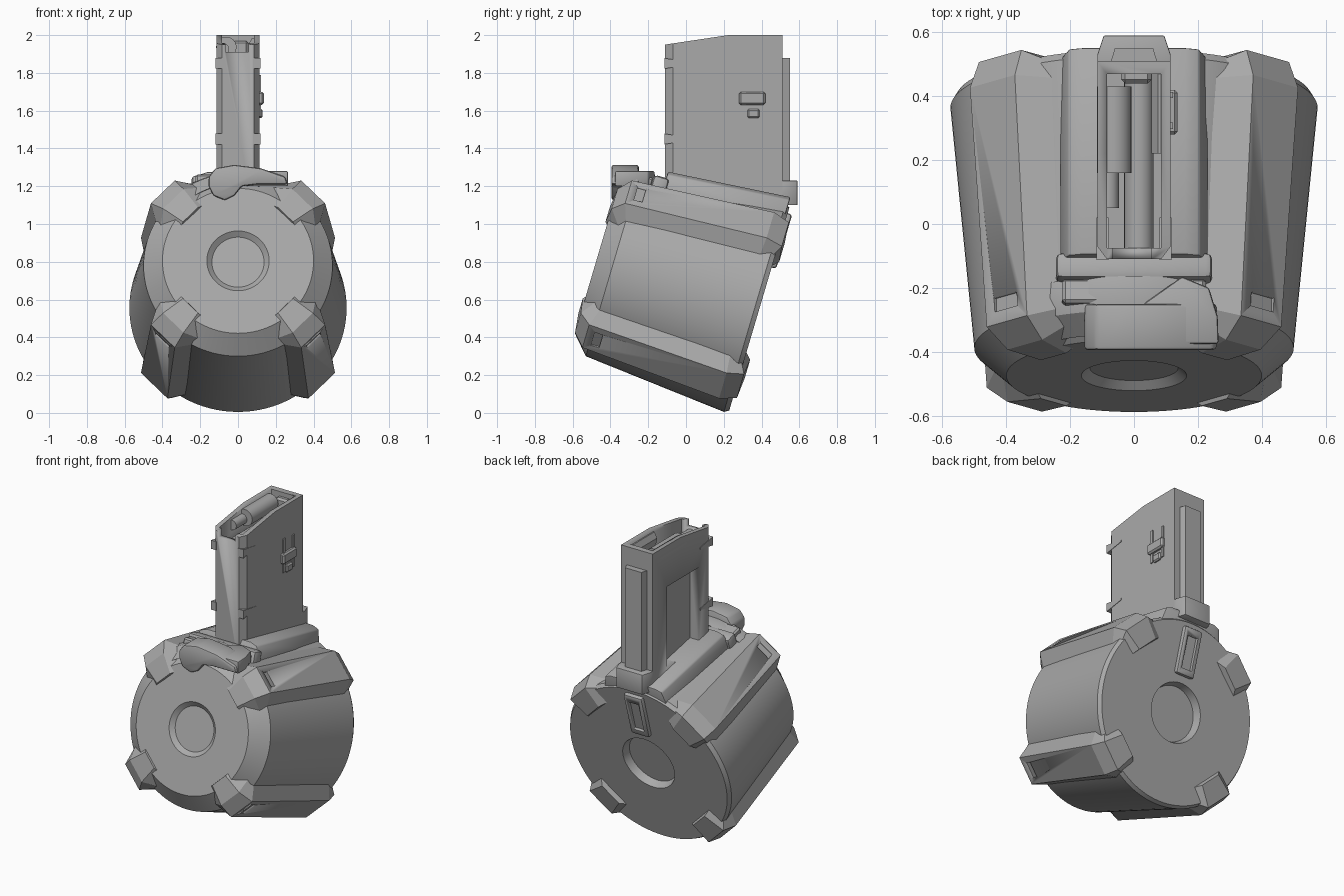
import bpy, bmesh, math
from math import sin, cos, radians, pi
from mathutils import Matrix, Vector

if "Cube" in bpy.data.objects:
    bpy.data.objects.remove(bpy.data.objects["Cube"], do_unlink=True)

grey = bpy.data.materials.new("matte_grey")
grey.use_nodes = True
grey.diffuse_color = (0.4, 0.4, 0.4, 1)
grey.node_tree.nodes["Principled BSDF"].inputs["Base Color"].default_value = (0.4, 0.4, 0.4, 1)

# Drum frame: y runs along the tilted drum axis, origin at the front face centre
DRUM = Matrix.Translation((0, -0.475, 0.805)) @ Matrix.Rotation(radians(-16.5), 4, "X")
WORLD = Matrix.Identity(4)


def finish(name, bm, frame=WORLD, bevel=0, segments=2, smooth=30):
    bmesh.ops.recalc_face_normals(bm, faces=bm.faces)
    bm.transform(frame)
    mesh = bpy.data.meshes.new(name)
    bm.to_mesh(mesh)
    bm.free()
    mesh.materials.append(grey)
    ob = bpy.data.objects.new(name, mesh)
    bpy.context.collection.objects.link(ob)
    bpy.ops.object.select_all(action="DESELECT")
    ob.select_set(True)
    bpy.context.view_layer.objects.active = ob
    if bevel:
        mod = ob.modifiers.new("bevel", "BEVEL")
        mod.width, mod.segments = bevel, segments
        bpy.ops.object.modifier_apply(modifier=mod.name)
    bpy.ops.object.shade_smooth_by_angle(angle=radians(smooth))
    return ob


def box(name, lo, hi, frame=WORLD, bevel=0, segments=1):
    bm = bmesh.new()
    lo, hi = Vector(lo), Vector(hi)
    bmesh.ops.create_cube(bm, size=1, matrix=Matrix.Translation((lo + hi) / 2)
                          @ Matrix.Diagonal((*(hi - lo), 1)))
    return finish(name, bm, frame, bevel, segments)


def prism(name, outline, place, depth, bevel=0, frame=WORLD, shape=None):
    """Extrude a flat outline; place maps its two coordinates to 3D."""
    bm = bmesh.new()
    face = bm.faces.new([bm.verts.new(place(*p)) for p in outline])
    new = bmesh.ops.extrude_face_region(bm, geom=[face])["geom"]
    top = [v for v in new if isinstance(v, bmesh.types.BMVert)]
    for v in top:
        v.co += Vector(depth)
        if shape:
            shape(v)
    return finish(name, bm, frame, bevel)


def rod(name, x, z, r, y0, y1, sides=24):
    bm = bmesh.new()
    bmesh.ops.create_cone(bm, cap_ends=True, segments=sides, radius1=r, radius2=r, depth=y1 - y0,
                          matrix=Matrix.Translation((x, (y0 + y1) / 2, z)) @ Matrix.Rotation(pi / 2, 4, "X"))
    return finish(name, bm)


def lathe(name, profile, a0=0, a1=360, steps=96):
    """Spin (radius, depth) points round the drum axis."""
    bm = bmesh.new()
    full = a1 - a0 == 360
    rings = []
    for i in range(steps if full else steps + 1):
        a = radians(a0 + (a1 - a0) * i / steps)
        rings.append([bm.verts.new((r * cos(a), s, r * sin(a))) for r, s in profile])
    for i in range(steps):
        p, q = rings[i], rings[(i + 1) % len(rings)]
        for j in range(len(profile) - full):
            k = (j + 1) % len(profile)
            bm.faces.new((p[j], p[k], q[k], q[j]))
    if not full:
        bm.faces.new(rings[0])
        bm.faces.new(rings[-1])
    bmesh.ops.remove_doubles(bm, verts=bm.verts, dist=1e-5)
    return finish(name, bm, DRUM)


def cut(ob, cutter):
    mod = ob.modifiers.new("cut", "BOOLEAN")
    mod.operation, mod.object, mod.solver = "DIFFERENCE", cutter, "EXACT"
    bpy.context.view_layer.objects.active = ob
    bpy.ops.object.modifier_apply(modifier=mod.name)
    bpy.data.objects.remove(cutter, do_unlink=True)


# Drum body with recessed hubs at both ends
lathe("drum", [(0, .025), (.138, .025), (.165, 0), (.4, 0), (.5, .09), (.575, .875),
               (.56, .9), (.185, .9), (.17, .85), (0, .85)])

# Four long corner pods that wrap over both ends
OUTER = [(.36, -.012), (.49, 0), (.57, .06), (.635, .83), (.6, .92), (.46, .93)]
INNER = [(.36, .03), (.46, .06), (.48, .1), (.55, .82), (.53, .86), (.46, .87)]


def pod(name, angle, low, high):
    bm = bmesh.new()

    def at(p, offset):
        a = radians(angle + offset)
        return bm.verts.new((p[0] * cos(a), p[1], p[0] * sin(a)))
    rows = [(at(i, -low), at(o, -9), at(o, 9), at(i, high)) for o, i in zip(OUTER, INNER)]
    for p, q in zip(rows, rows[1:]):
        for j in range(4):
            k = (j + 1) % 4
            bm.faces.new((p[j], p[k], q[k], q[j]))
    bm.faces.new(rows[0])
    bm.faces.new(rows[-1])
    ob = finish(name, bm, DRUM, smooth=15)
    slot = box("slot", (.56, .1, -.05), (.7, .145, .05),
               DRUM @ Matrix.Rotation(radians(-angle), 4, "Y"))
    cut(ob, slot)


pod("upper_left_pod", 45, 18, 22)
pod("upper_right_pod", 135, 22, 18)
pod("lower_right_pod", 225, 18, 18)
pod("lower_left_pod", 315, 18, 18)

# Raised rim along the upper front edge
lathe("front_guard", [(.43, .01), (.505, .065), (.525, .12), (.525, .17), (.46, .17)], 75, 125, 20)

# Shoulder block and collar joining drum and tower
def follow_taper(v):
    v.co.z += .055 if v.co.z > .5 else 0


prism("shoulder", [(-.23, .4), (-.23, .5), (-.205, .545), (-.16, .56), (.16, .56), (.205, .545), (.23, .5), (.23, .4)],
      lambda x, t: (x, .23, t), (0, .66, 0), .008, DRUM, follow_taper)
box("front_collar", (-.245, .165, .38), (.245, .25, .525), DRUM, .02, 2)
box("collar_step", (-.225, .09, .38), (.225, .17, .505), DRUM, .01)

# Tower with sloping top, chamfered front corners and an open mouth
def slope_top(v):
    v.co.z = min(2.0, 1.95 + .15 * (v.co.y + .11))


tower = prism("tower", [(-.115, .51), (-.115, .22), (-.115, -.07), (-.085, -.11), (.085, -.11),
                        (.115, -.07), (.115, .22), (.115, .51)],
              lambda x, y: (x, y, 1.08), (0, 0, .9), 0, WORLD, slope_top)
cut(tower, box("mouth", (-.085, -.075, 1.78), (.085, .47, 2.1)))
cut(tower, box("front_notch", (-.065, -.2, 1.91), (.055, 0, 2.1)))
cut(tower, box("side_recess", (-.2, .03, 1.2), (-.05, .36, 1.73)))

# Rear spine and its foot
prism("rear_spine", [(-.075, .5), (-.06, .55), (.06, .55), (.075, .5)],
      lambda x, y: (x, y, 1.15), (0, 0, .73))
prism("spine_foot", [(-.115, .46), (-.115, .53), (-.095, .59), (.095, .59), (.115, .53), (.115, .46)],
      lambda x, y: (x, y, 1.1), (0, 0, .13), .004)

# Corner ribs on the front of the tower
for side, label in ((1, "left"), (-1, "right")):
    for z, label2 in ((1.45, "lower"), (1.85, "upper")):
        prism(f"{label2}_{label}_rib", [(-.113, z - .028), (-.113, z + .028), (.02, z + .006), (.02, z - .006)],
              lambda y, h: (side * .08, y, h), (side * .038, 0, 0))

# Catch on the left side of the tower
box("catch_bar", (.1, .28, 1.63), (.137, .42, 1.7), bevel=.01)
box("catch_front_prong", (.1, .297, 1.57), (.122, .318, 1.79))
box("catch_rear_prong", (.1, .395, 1.57), (.122, .413, 1.78))
box("catch_tip", (.1, .325, 1.56), (.13, .39, 1.61), bevel=.008)

# Follower parts in the mouth of the tower
rod("follower_roll", -.062, 1.937, .054, .16, .43)
rod("follower_neck", -.08, 1.925, .033, .05, .16)
rod("follower_rail", .015, 1.86, .046, -.09, .46)
box("follower_plate", (-.1, -.08, 1.76), (.1, .47, 1.83))
box("follower_rear_block", (-.04, .44, 1.85), (.055, .5, 1.97), bevel=.012)
prism("feed_lip", [(.115, 1.98), (.075, 1.985), (.055, 1.95), (.065, 1.9), (.1, 1.88)],
      lambda x, z: (x, .22, z), (0, .27, 0))

# Lever at the top front
prism("lever_arm", [(-.155, 1.2), (-.155, 1.25), (-.12, 1.295), (-.02, 1.313), (.12, 1.295), (.25, 1.25),
                    (.262, 1.21), (.1, 1.21), (.02, 1.2), (-.02, 1.15), (-.07, 1.125), (-.13, 1.15)],
      lambda x, z: (x, -.395, z), (0, .145, 0), .012)
prism("lever_wing", [(.03, -.25), (.15, -.165), (.235, -.2), (.262, -.29), (.265, -.375), (.05, -.375)],
      lambda x, y: (x, y, 1.2), (0, 0, .08), .008)

# Framed latch on the rear of the drum
latch = box("rear_latch", (-.068, .88, .23), (.068, .925, .53), DRUM, .015, 2)
cut(latch, box("latch_slot", (-.038, .905, .27), (.038, 1, .48), DRUM))
